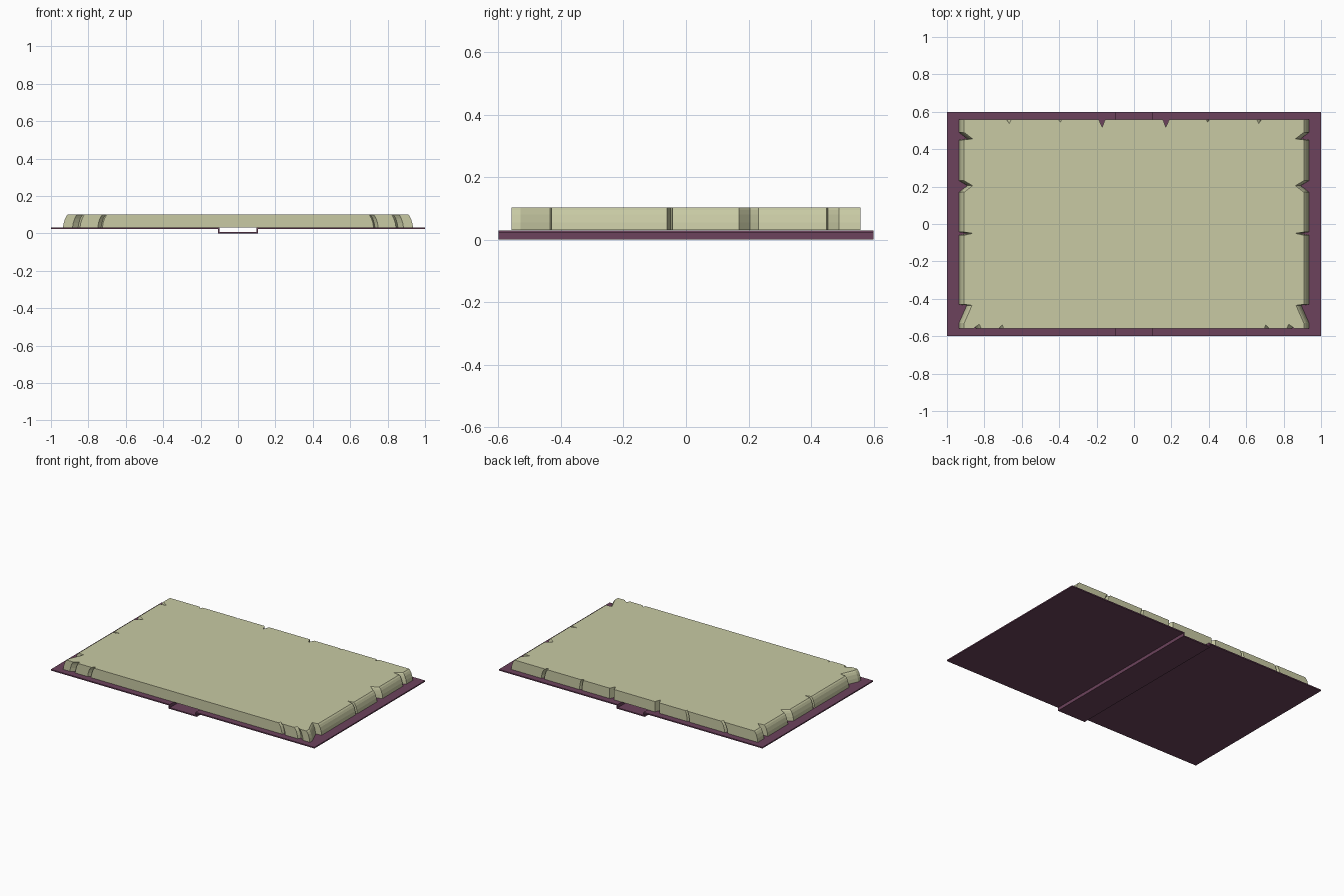
import bpy, bmesh

if "Cube" in bpy.data.objects:
    bpy.data.objects.remove(bpy.data.objects["Cube"])

def material(name, rgb):
    m = bpy.data.materials.new(name)
    m.diffuse_color = (*rgb, 1)
    m.use_nodes = True
    m.node_tree.nodes["Principled BSDF"].inputs["Base Color"].default_value = m.diffuse_color
    return m

PURPLE = material("dark plum cover", (0.15, 0.055, 0.107))
PAPER = material("aged paper", (0.58, 0.59, 0.37))

def loft(name, rings, mat):
    """Join equal-length rings of points and cap both ends."""
    bm = bmesh.new()
    vs = [[bm.verts.new(p) for p in r] for r in rings]
    n = len(vs[0])
    for a, b in zip(vs, vs[1:]):
        for i in range(n):
            j = (i + 1) % n
            bm.faces.new((a[i], a[j], b[j], b[i]))
    bm.faces.new(vs[0][::-1])
    bm.faces.new(vs[-1])
    bmesh.ops.recalc_face_normals(bm, faces=bm.faces)
    me = bpy.data.meshes.new(name)
    bm.to_mesh(me)
    bm.free()
    me.materials.append(mat)
    ob = bpy.data.objects.new(name, me)
    bpy.context.collection.objects.link(ob)
    return ob

# Cover: thin boards with a stepped-down spine channel
half_low = [(0.107, 0.0), (0.107, 0.022), (1.0, 0.022)]
half_up = [(1.0, 0.03), (0.098, 0.03), (0.098, 0.008)]
right = half_low + half_up
section = right + [(-x, z) for x, z in reversed(right)]
loft("cover", [[(x, y, z) for x, z in section] for y in (-0.6, 0.6)], PURPLE)

# Page block: rectangle outline with worn nicks, (start, tip, end, depth)
W, D = 0.936, 0.558
front = [(0.725, 0.732, 0.75, 0.018), (0.845, 0.855, 0.885, 0.022)]
side = [(-0.53, -0.435, -0.43, 0.042), (-0.06, -0.05, -0.043, 0.045),
        (0.17, 0.205, 0.232, 0.045), (0.45, 0.455, 0.49, 0.045)]
back = [(0.155, 0.17, 0.188, 0.04), (0.4, 0.408, 0.418, 0.013),
        (0.685, 0.695, 0.708, 0.02)]

def edge(nicks):
    """Points (along, depth) for one nicked edge."""
    pts = []
    for a, t, b, d in nicks:
        pts += [(a, 0), (t, d), (b, 0)]
    return pts

half = [(x, -D + d) for x, d in edge(front)] + [(W, -D)]
half += [(W - d, y) for y, d in edge(side)] + [(W, D)]
half += [(x, D - d) for x, d in reversed(edge(back))]
outline = half + [(-x, y) for x, y in reversed(half)]

# The fore edges curve inward towards the top
def shifted(x, inset):
    k = min(1, max(0, (abs(x) - 0.2) / 0.4))
    return x - inset * k * (1 if x > 0 else -1)

levels = [(0.031, 0.0), (0.055, 0.004), (0.08, 0.012), (0.094, 0.02), (0.102, 0.028)]
loft("page_block", [[(shifted(x, i), y, z) for x, y in outline] for z, i in levels], PAPER)
